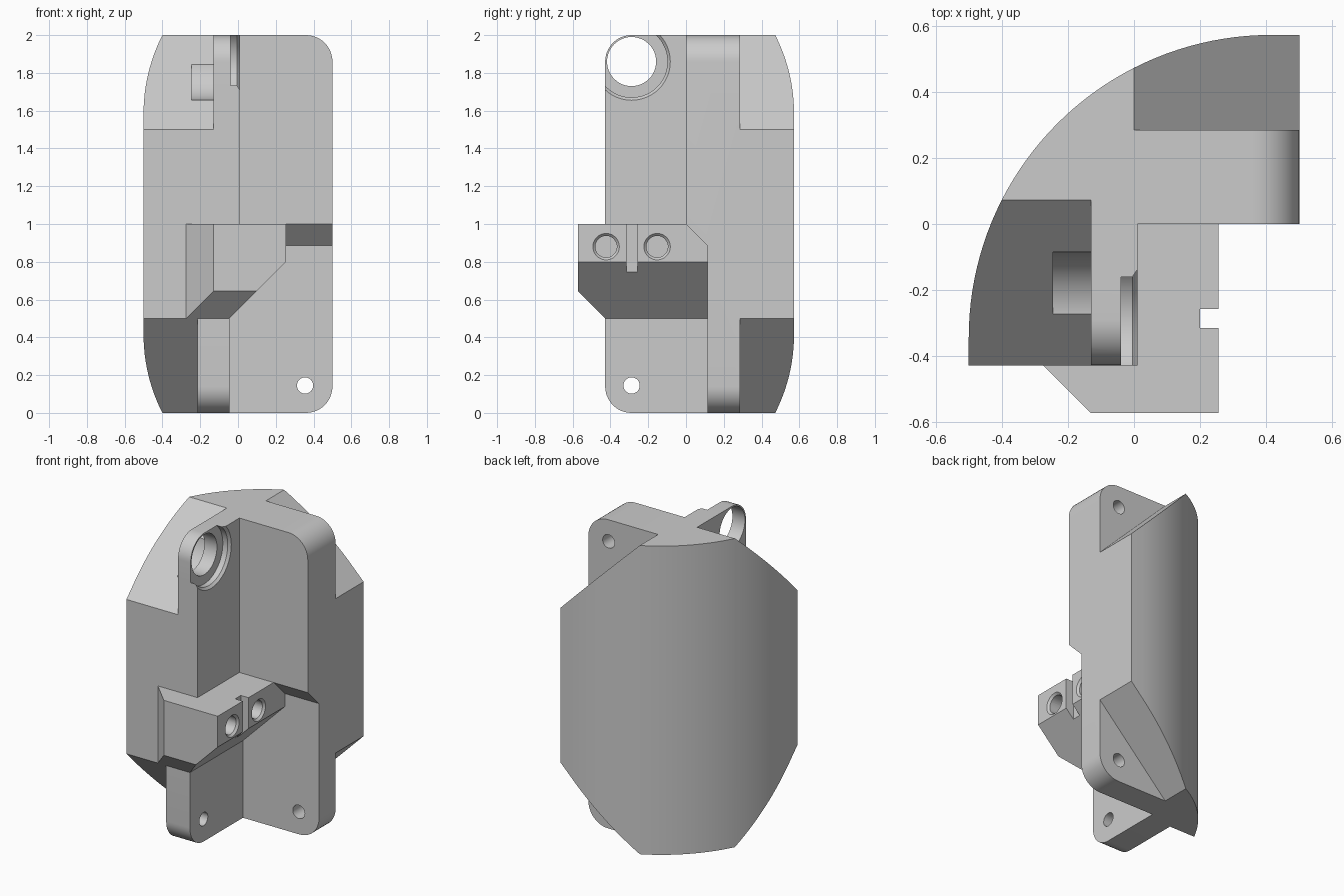
import bpy
import bmesh
from math import cos, sin, pi, radians
from mathutils import Vector

cube = bpy.data.objects.get("Cube")
if cube:
    bpy.data.objects.remove(cube)

grey = bpy.data.materials.new("light_grey")
grey.use_nodes = True
grey.diffuse_color = (0.6, 0.6, 0.6, 1)
grey.node_tree.nodes["Principled BSDF"].inputs["Base Color"].default_value = (0.6, 0.6, 0.6, 1)


def place(axis, p, t):
    """Turn a 2D profile point and a depth along the axis into 3D."""
    return {"X": (t, p[0], p[1]), "Y": (p[0], t, p[1]), "Z": (p[0], p[1], t)}[axis]


def loft(name, axis, start, end, lo, hi):
    """Solid between two matching profiles."""
    bm = bmesh.new()
    a = [bm.verts.new(place(axis, p, lo)) for p in start]
    b = [bm.verts.new(place(axis, p, hi)) for p in end]
    bm.faces.new(a)
    bm.faces.new(b)
    for i in range(len(a)):
        j = (i + 1) % len(a)
        bm.faces.new((a[i], a[j], b[j], b[i]))
    bmesh.ops.recalc_face_normals(bm, faces=bm.faces)
    mesh = bpy.data.meshes.new(name)
    bm.to_mesh(mesh)
    bm.free()
    mesh.materials.append(grey)
    obj = bpy.data.objects.new(name, mesh)
    bpy.context.scene.collection.objects.link(obj)
    return obj


def prism(name, axis, pts, lo, hi):
    return loft(name, axis, pts, pts, lo, hi)


def arc(c, r, a0, a1, n):
    return [(c[0] + r * cos(radians(a0 + (a1 - a0) * i / n)),
             c[1] + r * sin(radians(a0 + (a1 - a0) * i / n))) for i in range(n + 1)]


def drill(axis, c, r0, r1, lo, hi):
    return loft("drill", axis, arc(c, r0, 0, 360, 48)[:-1], arc(c, r1, 0, 360, 48)[:-1], lo, hi)


def combine(target, other, operation="DIFFERENCE"):
    mod = target.modifiers.new("combine", "BOOLEAN")
    mod.operation = operation
    mod.solver = "EXACT"
    mod.object = other
    bpy.context.view_layer.objects.active = target
    bpy.ops.object.modifier_apply(modifier=mod.name)
    bpy.data.objects.remove(other)


def flip(pts):
    return [(u, 2 - z) for u, z in pts]


def slice_off(obj, point, normal):
    bm = bmesh.new()
    bm.from_mesh(obj.data)
    cut = bmesh.ops.bisect_plane(bm, geom=bm.verts[:] + bm.edges[:] + bm.faces[:],
                                 plane_co=point, plane_no=Vector(normal), clear_outer=True)
    edges = [e for e in cut["geom_cut"] if isinstance(e, bmesh.types.BMEdge)]
    bmesh.ops.edgeloop_fill(bm, edges=edges)
    bmesh.ops.recalc_face_normals(bm, faces=bm.faces)
    bm.to_mesh(obj.data)
    bm.free()


# Rounded corner shell with an open inner quadrant
plan = [(0.5, 0)] + [(0.5, 0.572)] + arc((0.415, -0.343), 0.915, 90, 180, 40)
plan += [(-0.5, -0.428), (0.01, -0.428), (0.01, 0)]
shell = prism("corner_shell", "Z", plan, 0, 2)

# Deeper lower pocket with a chamfered overhang
pocket = [(-1, -0.1), (0.115, -0.1), (0.115, 0.885), (0, 1), (-1, 1)]
combine(shell, prism("pocket", "X", pocket, -0.045, 1))

# Sloped ends, top and bottom, beside the two flanges
front_slope = [(-0.628, 1.3), (0.272, 2.2), (-0.628, 2.2)]
back_slope = [(0.7, 1.3), (-0.2, 2.2), (0.7, 2.2)]
combine(shell, prism("slope", "X", front_slope, -1, -0.13))
combine(shell, prism("slope", "X", flip(front_slope), -1, -0.215))
combine(shell, prism("slope", "Y", back_slope, 0.285, 1))
combine(shell, prism("slope", "Y", flip(back_slope), 0.285, 1))

# Rounded flange corners
back_corner = arc((0.36, 1.86), 0.14, 90, 0, 12) + [(0.6, 1.86), (0.6, 2.1), (0.36, 2.1)]
side_corner = arc((-0.288, 1.86), 0.14, 90, 180, 12) + [(-0.6, 1.86), (-0.6, 2.1), (-0.288, 2.1)]
for shape in (lambda p: p, flip):
    combine(shell, prism("corner", "Y", shape(back_corner), -1, 1))
    combine(shell, prism("corner", "X", shape(side_corner), -1, 1))

# Large ring hole with counterbore, lip and outer recess
ring = (-0.288, 1.86)
combine(shell, drill("X", ring, 0.13, 0.13, -0.4, 0.2))
combine(shell, drill("X", ring, 0.19, 0.19, -0.04, 0.2))
combine(shell, drill("X", ring, 0.19, 0.21, -0.005, 0.015))
combine(shell, drill("X", ring, 0.205, 0.205, -0.245, -0.13))

# Small bolt holes: two through, one blind from the back
combine(shell, drill("X", (-0.288, 0.145), 0.043, 0.043, -0.4, 0.2))
combine(shell, drill("Y", (0.355, 0.145), 0.043, 0.043, 0, 0.4))
combine(shell, drill("Y", (0.355, 1.86), 0.043, 0.043, 0.08, 0.4))

# Latch block across the inner corner
profile = [(-0.275, 0.5), (-0.045, 0.5), (0.255, 0.8), (0.255, 1), (-0.275, 1)]
block = prism("latch_block", "Y", profile, -0.572, 0.2)
slice_off(block, (-0.275, -0.428, 0.5), (-1, -1, 0))
slice_off(block, (0, -0.428, 0.5), (0, -1, -1))

# Notch and two countersunk blind holes in the block
notch = [(-0.315, 0.745), (-0.257, 0.745), (-0.257, 1.1), (-0.315, 1.1)]
combine(block, prism("notch", "X", notch, 0.2, 0.4))
for y in (-0.423, -0.153):
    combine(block, drill("X", (y, 0.88), 0.057, 0.057, 0.1, 0.4))
    combine(block, drill("X", (y, 0.88), 0.055, 0.075, 0.24, 0.26))
combine(shell, block, "UNION")

# Smooth curved faces, keep hard edges
bpy.ops.object.select_all(action="DESELECT")
shell.select_set(True)
bpy.context.view_layer.objects.active = shell
bpy.ops.object.shade_smooth_by_angle(angle=radians(25))
